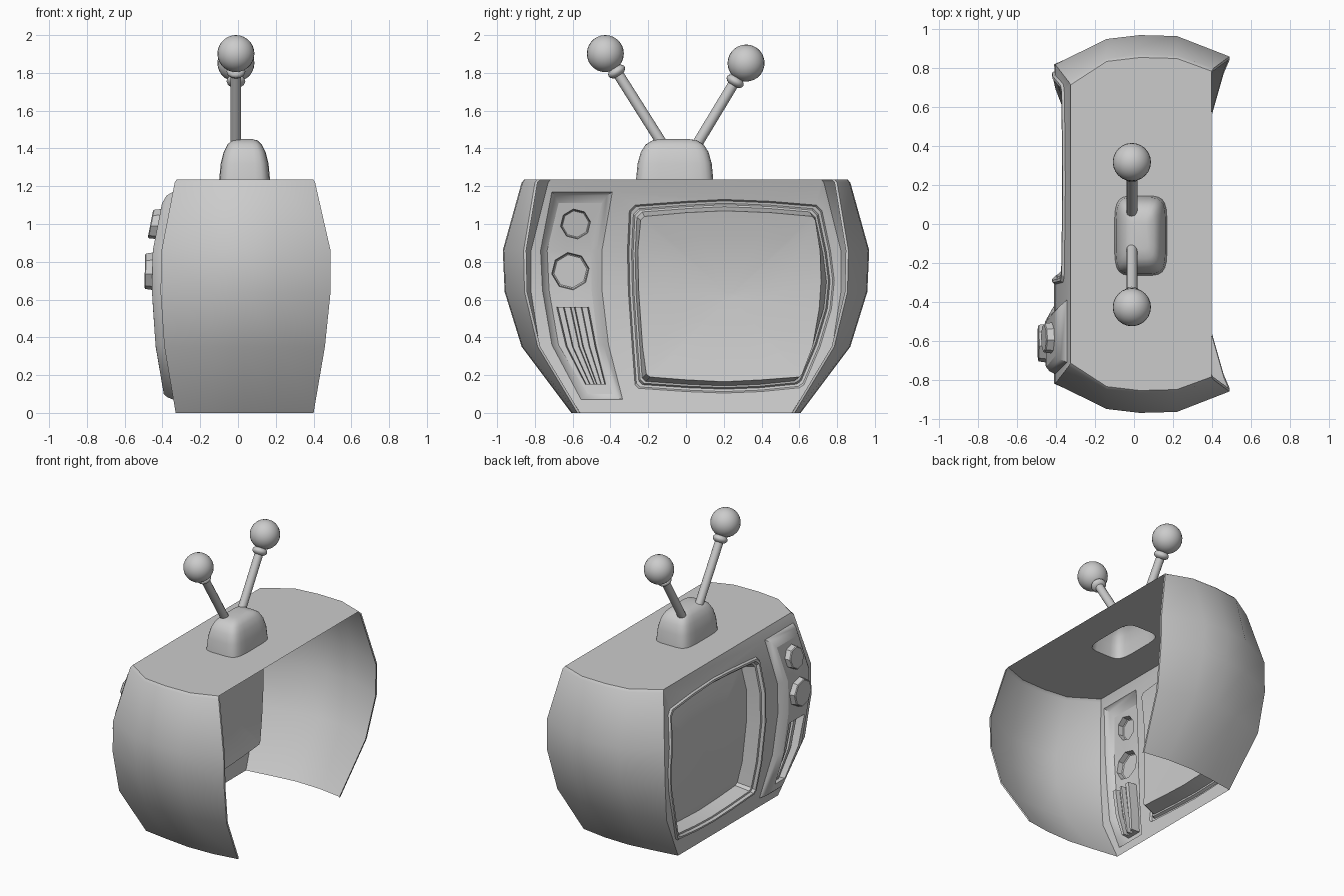
import bpy, bmesh, math
from mathutils import Vector

if "Cube" in bpy.data.objects:
    bpy.data.objects.remove(bpy.data.objects["Cube"])

# ---------- helpers ----------
def finish(name, bm, angle=40):
    bmesh.ops.recalc_face_normals(bm, faces=bm.faces)
    me = bpy.data.meshes.new(name)
    bm.to_mesh(me)
    bm.free()
    ob = bpy.data.objects.new(name, me)
    bpy.context.collection.objects.link(ob)
    smooth(ob, angle)
    return ob

def smooth(ob, angle):
    bpy.ops.object.select_all(action='DESELECT')
    ob.select_set(True)
    bpy.context.view_layer.objects.active = ob
    bpy.ops.object.shade_smooth_by_angle(angle=math.radians(angle))

def loft(name, rings, closed=True, cap_start=False, cap_end=False, angle=40):
    """Skin a list of equally long point rings."""
    bm = bmesh.new()
    vs = [[bm.verts.new(p) for p in r] for r in rings]
    n = len(rings[0])
    for a, b in zip(vs, vs[1:]):
        for i in range(n if closed else n - 1):
            j = (i + 1) % n
            bm.faces.new((a[i], a[j], b[j], b[i]))
    if cap_start:
        bm.faces.new(vs[0])
    if cap_end:
        bm.faces.new(vs[-1])
    return finish(name, bm, angle)

def fill(name, loops, place):
    """Fill flat 2D loops (outline plus holes), then place each point in 3D."""
    bm = bmesh.new()
    for loop in loops:
        vs = [bm.verts.new((u, v, 0)) for u, v in loop]
        for a, b in zip(vs, vs[1:] + vs[:1]):
            bm.edges.new((a, b))
    bmesh.ops.triangle_fill(bm, use_beauty=True, use_dissolve=False,
                            edges=bm.edges[:], normal=(0, 0, 1))
    for v in bm.verts:
        v.co = place(v.co.x, v.co.y)
    return finish(name, bm)

def interp(t, pts):
    for (a, fa), (b, fb) in zip(pts, pts[1:]):
        if t <= b:
            return fa + (fb - fa) * (t - a) / (b - a)
    return pts[-1][1]

# ---------- cabinet: z, front x, back x, half widths at front / middle / back ----------
ROWS = [(1.236, -.325, .398, .715, .855, .785),
        (1.22, -.335, .408, .73, .87, .80),
        (.86, -.405, .49, .82, .97, .86),
        (.64, -.41, .49, .82, .96, .855),
        (.35, -.39, .46, .775, .87, .785),
        (0, -.33, .40, .56, .607, .575)]
FRONT = [(r[0], r[1]) for r in reversed(ROWS)]

def front_x(z):
    return interp(z, FRONT)

def on_front(dx=0):
    return lambda y, z: Vector((front_x(z) + dx, y, z))

def row_columns(r):
    z, x0, x1, yf, ym, yb = r
    return [(x0, yf), (-.14, ym - .02), (.03, ym), (.22, ym - .005), (x1, yb)]

for side, s in (("left", -1), ("right", 1)):
    # side wall with a thin lip round the open back
    loft("cabinet_side_" + side,
         [[(x, s * y, r[0]) for x, y in row_columns(r) + [(r[2], r[5] - .014)]] for r in ROWS],
         closed=False)

def rounded_rect(hx, hy, n=24, p=.42):
    pts = []
    for i in range(n):
        a = 2 * math.pi * (i + .5) / n
        c, d = math.cos(a), math.sin(a)
        pts.append((.035 + hx * math.copysign(abs(c) ** p, c),
                    -.06 + hy * math.copysign(abs(d) ** p, d)))
    return pts

# top plate, open under the antenna base
top = row_columns(ROWS[0])
fill("cabinet_top", [top + [(x, -y) for x, y in reversed(top)], rounded_rect(.135, .205)],
     lambda x, y: Vector((x, y, 1.236)))

# ---------- front face with openings for screen and control panel ----------
SCREEN = [(-.30, 1.07), (-.27, 1.10), (0, 1.12), (.2, 1.13), (.45, 1.12), (.69, 1.10), (.72, 1.07),
          (.765, .86), (.785, .70), (.77, .55), (.71, .35), (.625, .15), (.60, .133),
          (.4, .113), (.2, .105), (0, .113), (-.25, .13), (-.27, .15), (-.285, .35),
          (-.305, .64), (-.31, .86)]
GLASS = [(-.24, 1.02), (-.22, 1.04), (0, 1.06), (.2, 1.07), (.45, 1.06), (.67, 1.04), (.685, 1.02),
         (.71, .86), (.715, .70), (.705, .55), (.67, .35), (.615, .205), (.60, .19),
         (.4, .175), (.2, .165), (0, .175), (-.19, .19), (-.21, .205), (-.23, .35),
         (-.25, .64), (-.255, .86)]
P_LEFT = [(-.71, 1.17), (-.77, .86), (-.76, .65), (-.71, .36), (-.555, .07)]
P_RIGHT = [(-.335, .07), (-.41, .36), (-.445, .65), (-.445, .86), (-.39, 1.17)]
edge = [(r[3], r[0]) for r in ROWS]
fill("front_face", [edge + [(-y, z) for y, z in reversed(edge)], SCREEN, P_LEFT + P_RIGHT],
     on_front())

# ---------- screen frame and deep-set glass ----------
def ring(pts, scale, dx):
    put = on_front(dx)
    return [put(.235 + (y - .235) * scale, .62 + (z - .62) * scale) for y, z in pts]

frame = [ring(SCREEN, *a) for a in ((1, 0), (.985, -.012), (.96, -.012), (.945, .008), (.925, .012))]
loft("screen_frame", frame + [ring(GLASS, 1, .11)], angle=30)
loft("screen_glass", [ring(GLASS, *a) for a in
     ((1, .11), (.7, .106), (.35, .102), (.04, .10))], cap_end=True)

# ---------- domed control panel ----------
RAISE = -.046

def panel_loop(left, right, low, high):
    return [(y + left, min(max(z, low), high)) for y, z in P_LEFT] + \
           [(y - right, min(max(z, low), high)) for y, z in P_RIGHT]

inner = panel_loop(.035, .055, .10, 1.11)
loft("control_panel_rim",
     [[on_front()(*p) for p in panel_loop(0, 0, .07, 1.17)],
      [on_front(-.03)(*p) for p in panel_loop(.015, .028, .083, 1.15)],
      [on_front(RAISE)(*p) for p in inner]], angle=60)

def octagon(y, z, r):
    return [(y + r * math.cos(math.pi * i / 4 + .15),
             z + r * math.sin(math.pi * i / 4 + .15)) for i in range(8)]

KNOBS = {"upper_knob": (-.585, 1.0, .08), "lower_knob": (-.612, .75, .1)}
GRILLE = [(.56, -.685, -.515), (.35, -.635, -.475), (.15, -.532, -.425)]   # z, left y, right y
grille_loop = [(a, z) for z, a, b in GRILLE] + [(b, z) for z, a, b in reversed(GRILLE)]
fill("control_panel", [inner, grille_loop] + [octagon(*k) for k in KNOBS.values()],
     on_front(RAISE))

# hollow eight-sided knobs
for name, (y, z, r) in KNOBS.items():
    loft(name, [[on_front(RAISE + dx)(*p) for p in octagon(y, z, r * k)]
                for dx, k in ((0, 1), (-.035, .95), (-.04, .88))], cap_end=True, angle=25)

# recessed speaker grille with two upright slats
SLATS = [(0, 0), (.04, .06)]
for c in (.33, .67):
    SLATS += [(c - .12, .06), (c - .09, .03), (c + .09, .03), (c + .12, .06)]
SLATS += [(.96, .06), (1, 0)]
loft("speaker_grille", [[on_front(RAISE + d)(a + (b - a) * u, z) for u, d in SLATS]
                        for z, a, b in GRILLE], closed=False, cap_start=True, cap_end=True, angle=25)

# ---------- antenna ----------
loft("antenna_base", [[(x, y, z) for x, y in rounded_rect(hx, hy)] for z, hx, hy in
     ((1.236, .135, .205), (1.32, .127, .197), (1.38, .112, .180), (1.42, .092, .155),
      (1.443, .068, .118), (1.45, .035, .07))], cap_end=True)

def antenna(side, foot, ball):
    foot, ball = Vector(foot), Vector(ball)
    d = ball - foot
    rot = d.to_track_quat('Z', 'Y').to_euler()
    bpy.ops.mesh.primitive_cylinder_add(vertices=12, radius=.028, depth=d.length - .04,
                                        location=foot + d * .5, rotation=rot)
    parts = [("rod", bpy.context.object)]
    bpy.ops.mesh.primitive_uv_sphere_add(segments=16, ring_count=8, radius=.05,
                                         location=ball - d.normalized() * .112, rotation=rot)
    bpy.context.object.scale = (1, 1, .6)
    parts.append(("collar", bpy.context.object))
    bpy.ops.mesh.primitive_uv_sphere_add(segments=24, ring_count=14, radius=.098, location=ball)
    parts.append(("ball", bpy.context.object))
    for part, ob in parts:
        ob.name = f"antenna_{part}_{side}"
        smooth(ob, 40)

antenna("left", (-.011, -.11, 1.40), (-.011, -.427, 1.902))
antenna("right", (-.011, .045, 1.40), (-.011, .318, 1.852))
